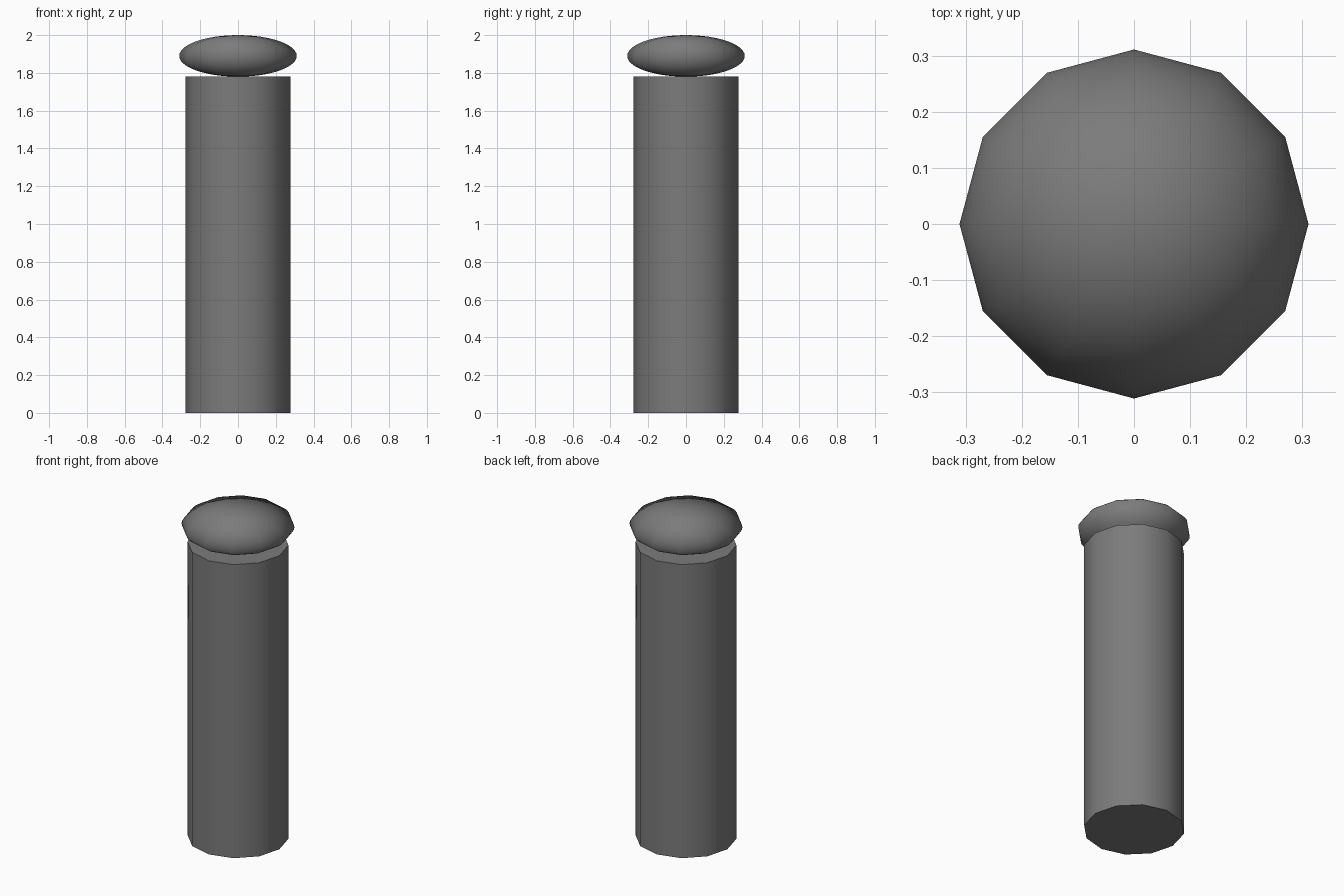
import bpy

if "Cube" in bpy.data.objects:
    bpy.data.objects.remove(bpy.data.objects["Cube"])

SIDES = 12

# Dark grey shared by both parts
grey = bpy.data.materials.new("dark_grey")
grey.diffuse_color = (0.2, 0.2, 0.2, 1)
grey.use_nodes = True
grey.node_tree.nodes["Principled BSDF"].inputs["Base Color"].default_value = grey.diffuse_color


def finish(obj, name):
    obj.name = name
    obj.data.materials.append(grey)
    bpy.ops.object.transform_apply(location=False, rotation=False, scale=True)
    bpy.ops.object.shade_smooth_by_angle(angle=0.6)


# Post: twelve-sided capped column
HEIGHT = 1.78
bpy.ops.mesh.primitive_cylinder_add(vertices=SIDES, radius=0.278, depth=HEIGHT,
                                    location=(0, 0, HEIGHT / 2))
finish(bpy.context.object, "post")

# Cap: flattened ball resting on the post
HALF = (2.0 - HEIGHT) / 2
bpy.ops.mesh.primitive_uv_sphere_add(segments=SIDES, ring_count=24, radius=1,
                                     location=(0, 0, HEIGHT + HALF))
cap = bpy.context.object
round_normals = [v.co.normalized() for v in cap.data.vertices]
cap.scale = (0.311, 0.311, HALF)
finish(cap, "cap")

# Keep the round ball's soft shading on the flattened cap
bpy.ops.object.shade_smooth()
cap.data.normals_split_custom_set_from_vertices(round_normals)
